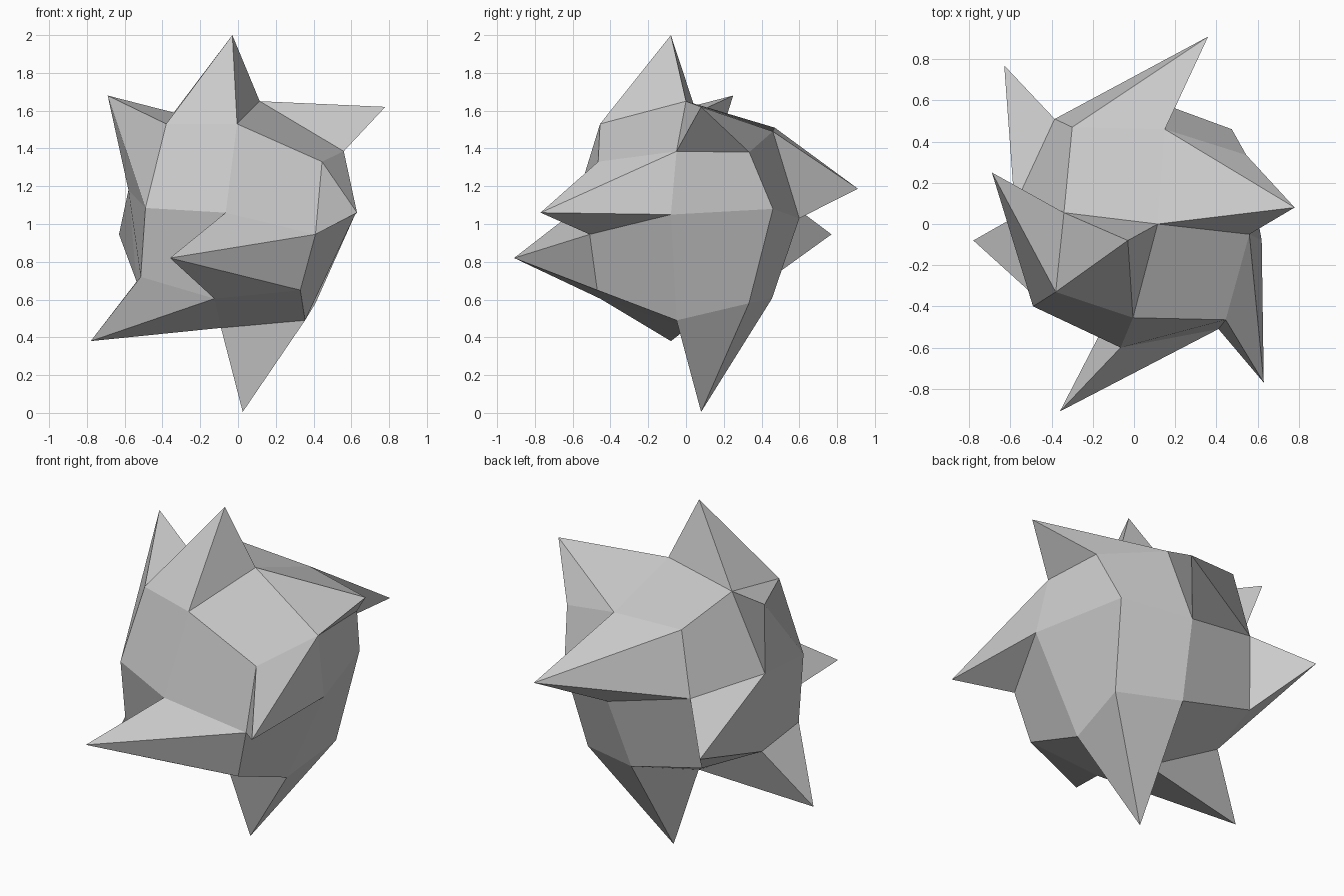
import bpy, bmesh
from itertools import product

if "Cube" in bpy.data.objects:
    bpy.data.objects.remove(bpy.data.objects["Cube"])

# Body: a cube split 2x2 per side, pushed out to an uneven ball.
# Each layer has three rows (front to back) of three points (left to right).
LOWER = [[(-.515, -.32, .72), (-.125, -.455, .605), (.33, -.47, .65)],
         [(-.537, .058, .695), (-.09, .01, .45), (.355, -.05, .49)],
         [(-.426, .458, .72), (.04, .455, .605), (.41, .333, .58)]]
MIDDLE = [[(-.49, -.40, 1.085), (-.065, -.60, 1.06), (.41, -.51, .945)],
          [(-.58, .09, 1.18), None, (.62, -.08, 1.05)],
          [(-.385, .51, 1.14), (.094, .60, 1.03), (.475, .46, 1.08)]]
UPPER = [[(-.38, -.33, 1.53), (-.005, -.455, 1.53), (.445, -.465, 1.33)],
         [(-.34, .055, 1.59), (.115, 0, 1.65), (.56, -.05, 1.385)],
         [(-.30, .47, 1.51), (.15, .46, 1.49), (.545, .335, 1.38)]]

# Spikes: position of the patch on the cube -> tip of the spike
SPIKES = {(-1, -1, 2): (-.03, -.08, 2.0), (1, 1, -2): (.025, .08, .005),
          (1, 1, 2): (.78, .08, 1.62), (-1, -1, -2): (-.78, -.08, .38),
          (-1, 2, 1): (.36, .91, 1.187), (1, -2, -1): (-.36, -.91, .82),
          (2, -1, 1): (.63, -.77, 1.06), (-2, 1, -1): (-.63, .77, .945),
          (-2, -1, 1): (-.69, .25, 1.68)}

bm = bmesh.new()
grid = {}
for k, layer in enumerate((LOWER, MIDDLE, UPPER)):
    for j, row in enumerate(layer):
        for i, co in enumerate(row):
            if co:
                grid[i - 1, j - 1, k - 1] = bm.verts.new(co)

# Skin every patch with a flat quad or a four-sided spike
for axis, side, u, v in product(range(3), (-1, 1), (-1, 1), (-1, 1)):
    def place(a, b, c):
        p = [a, b]
        p.insert(axis, c)
        return tuple(p)
    loop = [grid[place(a, b, side)] for a, b in ((0, 0), (u, 0), (u, v), (0, v))]
    tip = SPIKES.get(place(u, v, 2 * side))
    if tip:
        apex = bm.verts.new(tip)
        for n in range(4):
            bm.faces.new((loop[n], loop[(n + 1) % 4], apex))
    else:
        bm.faces.new(loop)

bmesh.ops.recalc_face_normals(bm, faces=bm.faces)
mesh = bpy.data.meshes.new("spiky_rock")
bm.to_mesh(mesh)
bm.free()
bpy.context.collection.objects.link(bpy.data.objects.new("spiky_rock", mesh))
